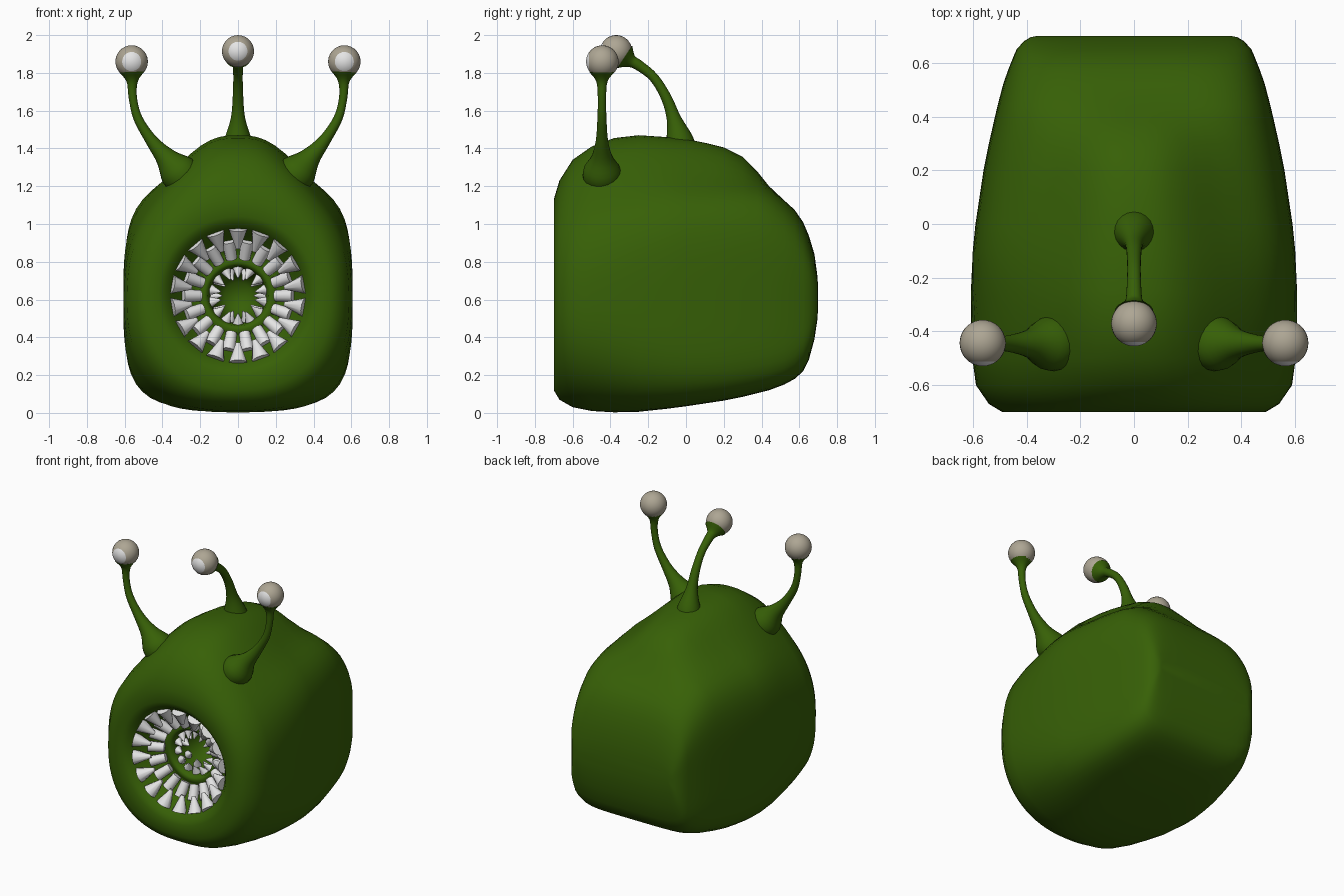
import bpy, bmesh, math
from mathutils import Vector, Matrix

if "Cube" in bpy.data.objects:
    bpy.data.objects.remove(bpy.data.objects["Cube"])


def material(name, rgb):
    m = bpy.data.materials.new(name)
    m.diffuse_color = (*rgb, 1)
    m.use_nodes = True
    m.node_tree.nodes["Principled BSDF"].inputs["Base Color"].default_value = m.diffuse_color
    return m


GREEN = material("green_skin", (0.038, 0.117, 0.002))
WHITE = material("tooth_white", (0.78, 0.78, 0.78))
BEIGE = material("eye_beige", (0.42, 0.38, 0.295))


def finish(bm, name, mats, angle=60):
    bmesh.ops.recalc_face_normals(bm, faces=bm.faces[:])
    me = bpy.data.meshes.new(name)
    bm.to_mesh(me)
    bm.free()
    ob = bpy.data.objects.new(name, me)
    bpy.context.collection.objects.link(ob)
    for m in mats:
        me.materials.append(m)
    bpy.ops.object.select_all(action='DESELECT')
    ob.select_set(True)
    bpy.context.view_layer.objects.active = ob
    bpy.ops.object.shade_smooth_by_angle(angle=math.radians(angle))
    return ob


def loft(bm, rings):
    """Skin closed rings of points and cap both ends."""
    loops = [[bm.verts.new(p) for p in r] for r in rings]
    n = len(loops[0])
    for a, b in zip(loops, loops[1:]):
        for i in range(n):
            j = (i + 1) % n
            bm.faces.new((a[i], a[j], b[j], b[i]))
    bm.faces.new(loops[0])
    bm.faces.new(loops[-1])


# body: mouth tube and funnel, then rounded box sections running backwards
N = 80
MZ = 0.62
ANG = [2 * math.pi * i / N for i in range(N)]
rings = []
for r, y in [(.07, -.2), (.12, -.28), (.145, -.4), (.15, -.47), (.16, -.51),
             (.178, -.52), (.20, -.51), (.22, -.50), (.27, -.54), (.32, -.60),
             (.355, -.65), (.385, -.685), (.42, -.70)]:
    rings.append([(r * math.cos(a), y, MZ + r * math.sin(a)) for a in ANG])

# y, half width, bottom, shoulder height, head bump height, squareness
SECTIONS = [
    (-.70, .49, .12, 1.09, .04, 2.3), (-.67, .54, .07, 1.15, .08, 2.35),
    (-.60, .588, .03, 1.20, .14, 2.45), (-.50, .602, .01, 1.22, .19, 2.6),
    (-.38, .607, .003, 1.22, .235, 2.9), (-.25, .607, .006, 1.22, .25, 3.4),
    (-.10, .60, .022, 1.22, .24, 4.1), (0, .59, .035, 1.22, .23, 4.6),
    (.10, .575, .05, 1.22, .21, 5), (.20, .56, .065, 1.22, .185, 5.3),
    (.30, .54, .085, 1.215, .14, 5.5), (.38, .522, .105, 1.205, .07, 5.7),
    (.44, .508, .12, 1.185, .015, 5.8), (.52, .487, .15, 1.125, 0, 6),
    (.575, .468, .18, 1.075, 0, 6), (.62, .45, .22, 1.01, 0, 6),
    (.65, .437, .28, .94, 0, 6), (.68, .41, .39, .84, 0, 6),
    (.695, .385, .49, .73, 0, 6), (.70, .36, .56, .66, 0, 6)]
for y, w, zb, zt, bump, sq in SECTIONS:
    zc = 0.6
    spread = .34 if y < -.2 else .34 - .2 * (y + .2)
    ring = []
    for a in ANG:
        c, s = math.cos(a), math.sin(a)
        n = min(sq, 4) if s > 0 else sq
        k = (abs(c) ** n + abs(s) ** n) ** (-1 / n)
        x = w * k * c
        z = zc + k * s * ((zt - zc) if s > 0 else (zc - zb))
        if s > 0:
            z += bump * math.exp(-(abs(x) / spread) ** 2.7) * min(1, s * 2)
        ring.append((x, y, z))
    rings.append(ring)
bm = bmesh.new()
loft(bm, rings)
finish(bm, "body", [GREEN], 80)


# rings of teeth pointing inwards
def teeth(name, count, r0, y0, r1, y1, rad, tip, phase=0.0):
    bm = bmesh.new()
    for i in range(count):
        a = 2 * math.pi * (i + phase) / count + math.pi / 2
        d = Vector((math.cos(a), 0, math.sin(a)))
        p0 = d * r0 + Vector((0, y0, MZ))
        p1 = d * r1 + Vector((0, y1, MZ))
        axis = p1 - p0
        rot = axis.to_track_quat('Z', 'Y').to_matrix().to_4x4()
        bmesh.ops.create_cone(
            bm, cap_ends=True, segments=10, radius1=rad, radius2=tip,
            depth=axis.length,
            matrix=Matrix.Translation((p0 + p1) / 2) @ rot)
    finish(bm, name, [WHITE], 50)


teeth("outer_teeth", 18, .355, -.65, .25, -.615, .05, .012)
teeth("middle_teeth", 18, .295, -.575, .20, -.53, .036, .03, .5)
teeth("inner_teeth", 14, .15, -.46, .095, -.49, .03, .004)
teeth("throat_teeth", 10, .142, -.39, .085, -.42, .028, .004, .5)


# eye stalks: tapered tubes along a smooth path
def stalk(name, path):
    def cr(p, i, t):
        a, b, c, d = (p[min(max(i + k, 0), len(p) - 1)] for k in (-1, 0, 1, 2))
        return .5 * (2 * b + (c - a) * t + (2 * a - 5 * b + 4 * c - d) * t * t
                     + (3 * b - a - 3 * c + d) * t ** 3)
    pts = [Vector(q) for q in path]
    fine = [cr(pts, i, t / 4) for i in range(len(pts) - 1) for t in range(4)]
    fine.append(pts[-1])
    rings = []
    for i, q in enumerate(fine):
        t = (fine[min(i + 1, len(fine) - 1)].xyz
             - fine[max(i - 1, 0)].xyz).normalized()
        # sideways axis stays fixed, since each stalk bends in one plane
        u = Vector((0, 1, 0)) if abs(path[-1][0]) > .1 else Vector((1, 0, 0))
        v = t.cross(u).normalized()
        u = v.cross(t)
        rings.append([q.xyz + q.w * (u * math.cos(b) + v * math.sin(b))
                      for b in [2 * math.pi * k / 20 for k in range(20)]])
    bm = bmesh.new()
    loft(bm, rings)
    finish(bm, name, [GREEN])


# eyeballs with a white front patch
def eye(name, centre, r):
    bm = bmesh.new()
    bmesh.ops.create_uvsphere(bm, u_segments=28, v_segments=20, radius=r,
                              matrix=Matrix.Rotation(math.radians(90), 4, 'X'))
    for f in bm.faces:
        if f.calc_center_median().normalized().y < -.81:
            f.material_index = 1
    bmesh.ops.translate(bm, verts=bm.verts[:], vec=centre)
    finish(bm, name, [BEIGE, WHITE])


for side, s in (("left", -1), ("right", 1)):
    path = [(.28, 1.24, .10), (.325, 1.285, .098), (.385, 1.355, .055),
            (.46, 1.445, .032), (.53, 1.56, .024), (.557, 1.67, .022),
            (.56, 1.755, .03), (.562, 1.805, .068)]
    stalk(side + "_eye_stalk", [(s * x, -.445, z, r) for x, z, r in path])
    eye(side + "_eye", (s * .563, -.443, 1.86), .086)

stalk("middle_eye_stalk", [
    (0, -.03, 1.40, .085), (0, -.035, 1.45, .072), (0, -.065, 1.56, .038),
    (0, -.105, 1.67, .028), (0, -.17, 1.775, .025), (0, -.25, 1.84, .028),
    (0, -.29, 1.862, .035), (0, -.325, 1.885, .072)])
eye("middle_eye", (0, -.37, 1.915), .085)
